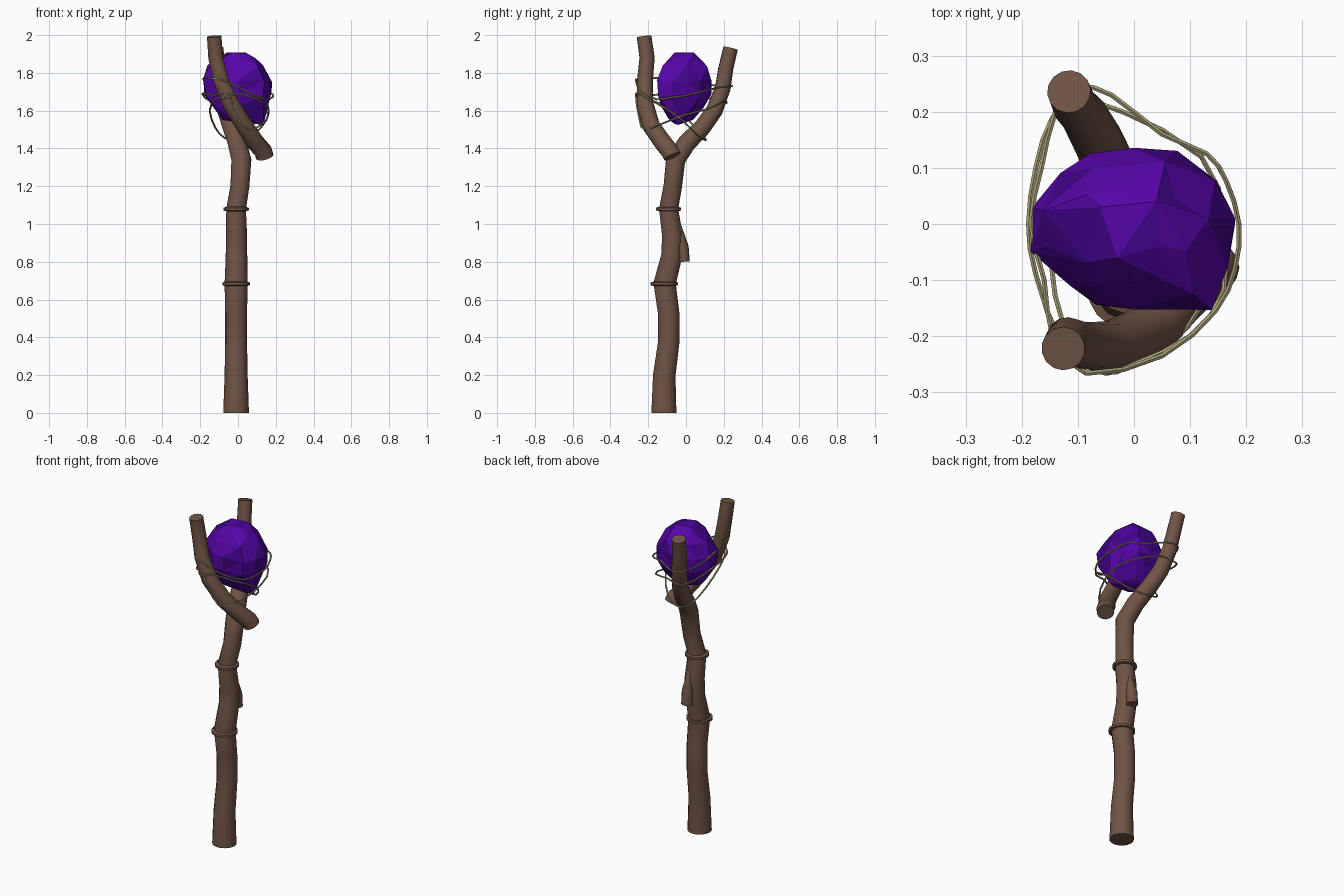
import bpy, bmesh, math, random
from mathutils import Vector

if "Cube" in bpy.data.objects:
    bpy.data.objects.remove(bpy.data.objects["Cube"])

random.seed(4)

def material(name, col):
    m = bpy.data.materials.new(name)
    m.diffuse_color = (*col, 1)
    m.use_nodes = True
    m.node_tree.nodes["Principled BSDF"].inputs["Base Color"].default_value = m.diffuse_color
    return m

WOOD = material("brown wood", (0.160, 0.088, 0.060))
PURPLE = material("purple crystal", (0.092, 0.0015, 0.39))
DEEP = material("deep purple crystal", (0.052, 0.001, 0.25))
CORD = material("olive cord", (0.37, 0.33, 0.18))

def finish(name, bm, mat, angle=None):
    bmesh.ops.recalc_face_normals(bm, faces=bm.faces)
    me = bpy.data.meshes.new(name)
    bm.to_mesh(me)
    bm.free()
    ob = bpy.data.objects.new(name, me)
    bpy.context.collection.objects.link(ob)
    me.materials.append(mat)
    if angle:
        bpy.ops.object.select_all(action='DESELECT')
        ob.select_set(True)
        bpy.context.view_layer.objects.active = ob
        bpy.ops.object.shade_smooth_by_angle(angle=math.radians(angle))
    return ob

def tube(name, path, mat, n=14, closed=False, ref=(1, 0, 0)):
    """Sweep a circle along (x, y, z, radius) points."""
    bm = bmesh.new()
    P = [Vector(p[:3]) for p in path]
    N, rings = len(P), []
    u = Vector(ref)
    for i, p in enumerate(P):
        if closed:
            a, b = P[i - 1], P[(i + 1) % N]
        else:
            a, b = P[max(i - 1, 0)], P[min(i + 1, N - 1)]
        t = (b - a).normalized()
        u = (Vector(ref) - t * t.dot(Vector(ref))) if closed else (u - t * t.dot(u))
        u.normalize()
        v = t.cross(u)
        r = path[i][3]
        rings.append([bm.verts.new(p + r * (u * math.cos(k * math.tau / n) + v * math.sin(k * math.tau / n)))
                      for k in range(n)])
    for i in range(N if closed else N - 1):
        A, B = rings[i], rings[(i + 1) % N]
        for k in range(n):
            bm.faces.new((A[k], A[(k + 1) % n], B[(k + 1) % n], B[k]))
    if not closed:
        bm.faces.new(rings[0])
        bm.faces.new(rings[-1])
    return finish(name, bm, mat, 50)

# staff shaft running into the rear branch
tube("shaft_and_rear_branch", [
    (-.01, -.117, 0, .068), (-.01, -.115, .2, .061), (-.01, -.092, .37, .058),
    (-.01, -.092, .53, .058), (-.01, -.113, .685, .061), (-.008, -.076, .83, .057),
    (-.008, -.072, .94, .056), (-.01, -.092, 1.08, .052), (.01, -.070, 1.2, .050),
    (.018, -.055, 1.34, .053), (-.005, .005, 1.43, .050), (-.035, .085, 1.51, .047),
    (-.065, .15, 1.60, .045), (-.09, .195, 1.72, .042), (-.105, .21, 1.82, .040),
    (-.116, .236, 1.93, .039)], WOOD)

# front branch crossing in front of the shaft
tube("front_branch", [
    (.141, -.073, 1.358, .048), (.134, -.085, 1.385, .048), (.09, -.125, 1.435, .048),
    (.035, -.185, 1.52, .047), (-.04, -.218, 1.64, .045), (-.09, -.217, 1.76, .042),
    (-.118, -.206, 1.88, .040), (-.126, -.222, 1.993, .039)], WOOD)

# broken twig stub at the back
tube("twig_stub", [(0, -.04, 1.0, .012), (.002, -.018, .88, .032), (.002, -.012, .80, .032)], WOOD, n=12)

# raised joint rings
def ring(name, y, z, r):
    bm = bmesh.new()
    n, prof = 18, [(r - .022, -.014), (r, -.008), (r, .006), (r - .022, .013)]
    loops = [[bm.verts.new((-.01 + a * math.cos(k * math.tau / n), y + a * math.sin(k * math.tau / n), z + h))
              for k in range(n)] for a, h in prof]
    for A, B in zip(loops, loops[1:] + loops[:1]):
        for k in range(n):
            bm.faces.new((A[k], A[(k + 1) % n], B[(k + 1) % n], B[k]))
    finish(name, bm, WOOD, 40)

ring("lower_ring", -.115, .684, .073)
ring("upper_ring", -.092, 1.08, .067)

# faceted crystal: hull of a scaled outline at several heights
outline = [(-.187, .03), (-.13, .09), (-.08, .13), (0, .138), (.08, .135), (.15, .08), (.18, .01),
           (.177, -.08), (.14, -.154), (0, -.159), (-.07, -.149), (-.12, -.117), (-.183, -.05)]
levels = [(1.56, .45, .0, -.02), (1.61, .74, .0, -.01), (1.68, .95, 0, 0), (1.76, .98, 0, 0),
          (1.83, .80, -.01, 0), (1.88, .58, -.01, 0)]
bm = bmesh.new()
for i, (z, s, dx, dy) in enumerate(levels):
    for k, (x, y) in enumerate(outline):
        if (i + k) % 2 == 0 or i in (2, 3):
            q = s * random.uniform(.96, 1.03)
            bm.verts.new((x * q + dx, y * q + dy, z + random.uniform(-.012, .012)))
for p in [(.135, -.04, 1.525), (.09, -.06, 1.53), (-.05, -.02, 1.55), (-.06, .03, 1.908), (.04, .04, 1.908),
          (.045, -.04, 1.905), (-.03, -.06, 1.908), (.18, 0, 1.73)]:
    bm.verts.new(p)
bmesh.ops.convex_hull(bm, input=bm.verts)
bmesh.ops.delete(bm, geom=[v for v in bm.verts if not v.link_faces], context='VERTS')
# scattered deeper-toned facets, mostly on the right-hand side
for f in bm.faces:
    if random.random() < (.4 if f.calc_center_median().x > 0 else .15):
        f.material_index = 1
finish("crystal", bm, PURPLE).data.materials.append(DEEP)

# cords lashing the crystal between the branches
def cord(name, pts):
    dense, n = [], len(pts)
    P = [Vector(p) for p in pts]
    for i in range(n):
        a, b, c, d = P[i - 1], P[i], P[(i + 1) % n], P[(i + 2) % n]
        for t in (0, .5):
            q = .5 * (2 * b + (c - a) * t + (2 * a - 5 * b + 4 * c - d) * t * t
                      + (3 * b - a - 3 * c + d) * t ** 3)
            dense.append((*q, .005))
    tube(name, dense, CORD, n=6, closed=True, ref=(0, 0, 1))

cord("upper_cord", [(-.085, -.266, 1.765), (-.145, -.2, 1.77), (-.16, -.1, 1.775), (-.184, 0, 1.77),
                    (-.165, .1, 1.74), (-.14, .2, 1.73), (-.1, .243, 1.73), (-.04, .23, 1.73),
                    (.05, .16, 1.72), (.13, .125, 1.71), (.165, .075, 1.70), (.187, 0, 1.68),
                    (.18, -.08, 1.67), (.145, -.155, 1.66), (.05, -.235, 1.70)])
cord("middle_cord", [(-.05, -.266, 1.69), (-.125, -.22, 1.68), (-.175, -.09, 1.69), (-.188, 0, 1.69),
                     (-.175, .1, 1.67), (-.145, .19, 1.65),
                     (-.09, .215, 1.64), (-.02, .2, 1.65), (.12, .12, 1.61), (.16, 0, 1.58),
                     (.13, -.13, 1.53), (.06, -.22, 1.50), (0, -.245, 1.55)])
cord("lower_cord", [(-.06, -.264, 1.67), (-.12, -.2, 1.66), (-.15, -.05, 1.60), (-.12, .05, 1.51),
                    (-.07, .1, 1.455), (0, .1, 1.445), (.08, .06, 1.47), (.15, -.02, 1.55),
                    (.16, -.12, 1.62), (.1, -.2, 1.66), (0, -.25, 1.69)])
